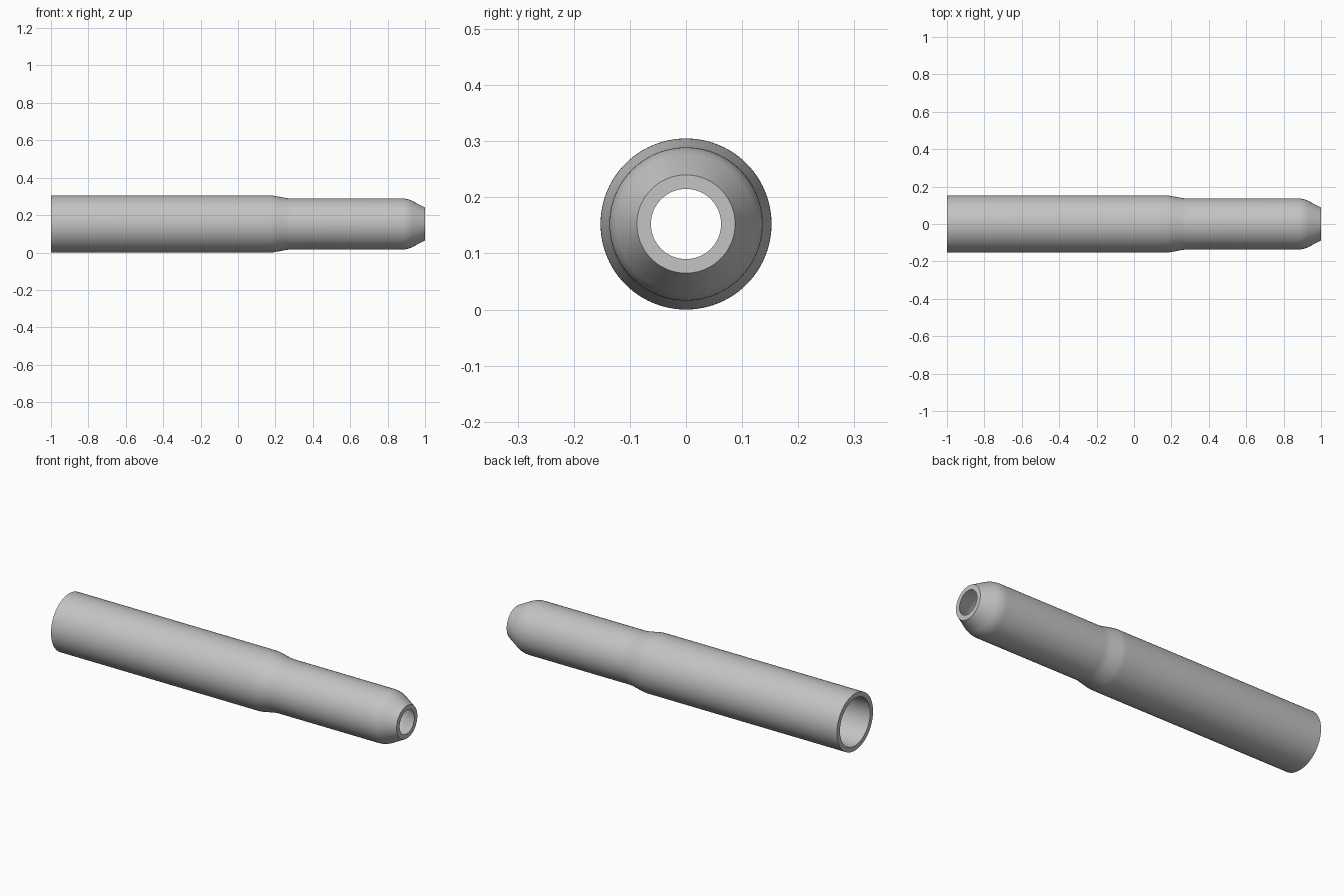
import bpy, bmesh, math

if "Cube" in bpy.data.objects:
    bpy.data.objects.remove(bpy.data.objects["Cube"])

SIDES = 96
R_BIG, R_SMALL, R_TIP, WALL = 0.1525, 0.1365, 0.0875, 0.0255

grey = bpy.data.materials.new("light grey")
grey.diffuse_color = (0.55, 0.55, 0.55, 1)
grey.use_nodes = True
grey.node_tree.nodes["Principled BSDF"].inputs["Base Color"].default_value = grey.diffuse_color


def rounded(prev, corner, nxt, size, steps=6):
    """Soft bend at a profile corner, as a quadratic curve."""
    def toward(p):
        d = math.dist(corner, p)
        return [c + (q - c) * size / d for c, q in zip(corner, p)]
    a, b = toward(prev), toward(nxt)
    pts = []
    for i in range(steps + 1):
        t = i / steps
        pts.append(tuple((1 - t) ** 2 * a[k] + 2 * t * (1 - t) * corner[k] + t * t * b[k]
                         for k in range(2)))
    return pts


def wall_profile(offset, tip_r):
    """Tube outline (x, radius) from the open end to the tapered tip."""
    keys = [(-1, R_BIG - offset), (0.185, R_BIG - offset), (0.27, R_SMALL - offset),
            (0.907, R_SMALL - offset), (1, tip_r)]
    pts = [keys[0]]
    for i, size in ((1, 0.018), (2, 0.018), (3, 0.03)):
        pts += rounded(keys[i - 1], keys[i], keys[i + 1], size)
    return pts + [keys[-1]]


# Outer skin out to the tip, then back along the bore: one closed loop
loop = wall_profile(0, R_TIP) + wall_profile(WALL, R_TIP - WALL + 0.0005)[::-1]

bm = bmesh.new()
rings = []
for x, r in loop:
    rings.append([bm.verts.new((x, r * math.cos(2 * math.pi * i / SIDES),
                                R_BIG + r * math.sin(2 * math.pi * i / SIDES)))
                  for i in range(SIDES)])
for k, ring in enumerate(rings):
    nxt = rings[(k + 1) % len(rings)]
    for i in range(SIDES):
        j = (i + 1) % SIDES
        bm.faces.new((ring[i], ring[j], nxt[j], nxt[i]))
bmesh.ops.recalc_face_normals(bm, faces=bm.faces)

mesh = bpy.data.meshes.new("tapered_tube")
bm.to_mesh(mesh)
bm.free()
mesh.materials.append(grey)
tube = bpy.data.objects.new("tapered_tube", mesh)
bpy.context.collection.objects.link(tube)

# Smooth barrel, sharp rims
bpy.context.view_layer.objects.active = tube
tube.select_set(True)
bpy.ops.object.shade_smooth_by_angle(angle=math.radians(30))
